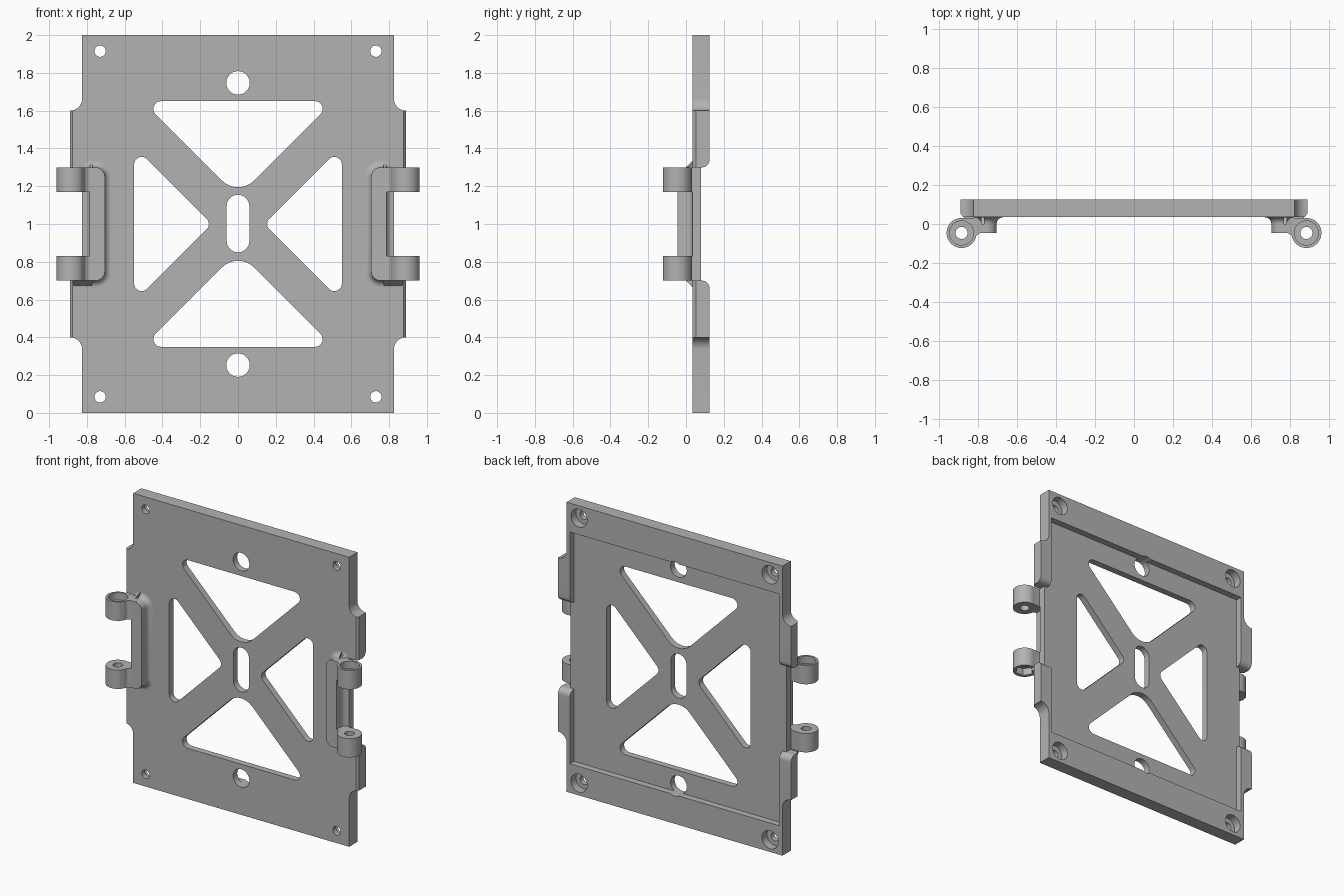
import bpy
import bmesh
from math import sin, cos, tan, pi
from mathutils import Vector

cube = bpy.data.objects.get("Cube")
if cube:
    bpy.data.objects.remove(cube)

grey = bpy.data.materials.new("mid_grey")
grey.use_nodes = True
grey.diffuse_color = (0.45, 0.45, 0.45, 1)
grey.node_tree.nodes["Principled BSDF"].inputs["Base Color"].default_value = grey.diffuse_color

FRONT, BACK, FLOOR = 0.035, 0.125, 0.08     # plate faces and thin web


def rounded(corners, steps=8):
    """Polygon from (a, b, radius) corners, each filleted by its radius."""
    out = []
    for i, (a, b, r) in enumerate(corners):
        p = Vector((a, b))
        if r == 0:
            out.append(p)
            continue
        d1 = (Vector(corners[i - 1][:2]) - p).normalized()
        d2 = (Vector(corners[(i + 1) % len(corners)][:2]) - p).normalized()
        half = d1.angle(d2) / 2
        centre = p + (d1 + d2).normalized() * r / sin(half)
        start = p + d1 * r / tan(half) - centre
        end = p + d2 * r / tan(half) - centre
        sweep = start.angle(end)
        for k in range(steps + 1):
            t = k / steps
            out.append(centre + (start * sin((1 - t) * sweep) + end * sin(t * sweep)) / sin(sweep))
    return out


def circle(a, b, r, sides=40):
    return [(a + r * cos(2 * pi * k / sides), b + r * sin(2 * pi * k / sides)) for k in range(sides)]


def loft(name, layers, axis):
    """Solid through matching outlines, each given as (outline, level along axis)."""
    bm = bmesh.new()
    place = {"x": lambda a, b, t: (t, a, b), "y": lambda a, b, t: (a, t, b), "z": lambda a, b, t: (a, b, t)}[axis]
    rings = [[bm.verts.new(place(a, b, t)) for a, b in pts] for pts, t in layers]
    n = len(rings[0])
    for low, high in zip(rings, rings[1:]):
        for i in range(n):
            j = (i + 1) % n
            bm.faces.new((low[i], low[j], high[j], high[i]))
    bm.faces.new(rings[0])
    bm.faces.new(rings[-1])
    bmesh.ops.recalc_face_normals(bm, faces=bm.faces)
    mesh = bpy.data.meshes.new(name)
    bm.to_mesh(mesh)
    bm.free()
    mesh.materials.append(grey)
    ob = bpy.data.objects.new(name, mesh)
    bpy.context.collection.objects.link(ob)
    return ob


def prism(name, pts, axis, lo, hi):
    return loft(name, [(pts, lo), (pts, hi)], axis)


def bake(ob):
    """Replace the mesh by its modified result."""
    bpy.context.view_layer.update()
    mesh = bpy.data.meshes.new_from_object(ob.evaluated_get(bpy.context.evaluated_depsgraph_get()))
    ob.modifiers.clear()
    ob.data = mesh


def combine(ob, tool, operation="DIFFERENCE"):
    mod = ob.modifiers.new("combine", "BOOLEAN")
    mod.operation, mod.solver, mod.object = operation, "EXACT", tool
    bake(ob)
    bpy.data.objects.remove(tool)


def cut(ob, pts, axis, lo, hi):
    combine(ob, prism("cutter", pts, axis, lo, hi))


def finish(ob):
    bpy.ops.object.select_all(action="DESELECT")
    ob.select_set(True)
    bpy.context.view_layer.objects.active = ob
    bpy.ops.object.shade_smooth_by_angle(angle=pi / 6)


# Plate with side ears
side = [(0.825, 0, 0), (0.825, 0.4, 0.064), (0.89, 0.4, 0), (0.89, 0.7, 0), (0.825, 0.7, 0),
        (0.825, 1.3, 0), (0.89, 1.3, 0), (0.89, 1.6, 0), (0.825, 1.6, 0.064), (0.825, 2, 0)]
outline = side + [(-x, z, r) for x, z, r in reversed(side)]
plate = prism("mounting_plate", rounded(outline), "y", FRONT, BACK)

# Recess in the back
cut(plate, [(-0.8, 0.2), (0.8, 0.2), (0.8, 1.8), (-0.8, 1.8)], "y", FLOOR, 0.3)

# Central slot
slot = rounded([(-0.06, 0.85, 0.0599), (0.06, 0.85, 0.0599), (0.06, 1.155, 0.0599), (-0.06, 1.155, 0.0599)])
cut(plate, slot, "y", -0.1, 0.3)

# Notch through each rim, with rounded shoulders
notch = rounded([(FLOOR, 0.7, 0), (BACK, 0.7, 0.04), (BACK, 0.5, 0), (0.2, 0.5, 0),
                 (0.2, 1.5, 0), (BACK, 1.5, 0), (BACK, 1.3, 0.04), (FLOOR, 1.3, 0)])

for s in (-1, 1):
    cut(plate, notch, "x", *sorted((s * 0.78, s * 0.95)))
    # Chamfer on the front edge of the ears
    cut(plate, [(s * 0.875, FRONT - 0.001), (s * 0.9, FRONT - 0.001), (s * 0.9, 0.052), (s * 0.89, 0.052)],
        "z", 0.3, 1.7)
    # Truss openings: one above or below, one at the side
    upright = rounded([(-0.505, 1 + s * 0.65, 0.04), (0.505, 1 + s * 0.65, 0.04), (0, 1 + s * 0.145, 0.12)])
    cut(plate, upright, "y", -0.1, 0.3)
    sideways = rounded([(s * 0.55, 0.588, 0.04), (s * 0.55, 1.412, 0.04), (s * 0.138, 1, 0.04)])
    cut(plate, sideways, "y", -0.1, 0.3)
    # Round holes on the centre line
    cut(plate, circle(0, 1 + s * 0.747, 0.062), "y", -0.1, 0.3)
    # Counterbored corner holes
    for z in (0.085, 1.915):
        cut(plate, circle(s * 0.73, z, 0.03), "y", -0.1, 0.3)
        cut(plate, circle(s * 0.73, z, 0.062), "y", 0.07, 0.3)
finish(plate)


# Hinge bracket: upright block with a filleted foot
def block_outline(d):
    return rounded([(0.705 - d, 0.7 - d, 0.05 + d), (0.785 + d, 0.7 - d, 0.002 + d),
                    (0.785 + d, 1.3 + d, 0.002 + d), (0.705 - d, 1.3 + d, 0.05 + d)])


R = 0.035
curve = [(R - R * cos(k * pi / 16), R * sin(k * pi / 16)) for k in range(8, -1, -1)]
layers = [(block_outline(R), FRONT + 0.01)] + [(block_outline(d), y) for d, y in curve]
layers.append((block_outline(0), -0.045))
hinge = loft("hinge_brackets", layers, "y")

PIN = (0.885, -0.046)
arm = rounded([(0.75, 0.04, 0), (0.75, -0.045, 0), (0.805, -0.045, 0.045), (0.83, -0.1, 0),
               (0.885, -0.1, 0), (0.885, 0.03, 0), (0.822, 0.03, 0), (0.822, 0.04, 0)])
for s in (-1, 1):
    lo, hi = sorted((1 + s * 0.17, 1 + s * 0.3))
    # Arm and knuckle
    combine(hinge, prism("arm", arm, "z", lo, hi), "UNION")
    combine(hinge, prism("knuckle", circle(*PIN, 0.077, 48), "z", lo, hi), "UNION")
    # Fillet where the arm meets the ear
    foot = [(y, 1 + s * (0.3 + d)) for d, y in curve]
    foot += [(FRONT + 0.01, 1 + s * (0.3 + R)), (FRONT + 0.01, 1 + s * 0.3)]
    combine(hinge, prism("foot", foot, "x", 0.77, 0.872), "UNION")

# Pin bore, round head seat on top, hexagonal nut seat below
cut(hinge, circle(*PIN, 0.031), "z", 0.5, 1.5)
cut(hinge, circle(*PIN, 0.062), "z", 1.25, 1.5)
cut(hinge, circle(*PIN, 0.06, 6), "z", 0.5, 0.75)

mirror = hinge.modifiers.new("mirror", "MIRROR")
mirror.use_mirror_merge = False
bake(hinge)
finish(hinge)
